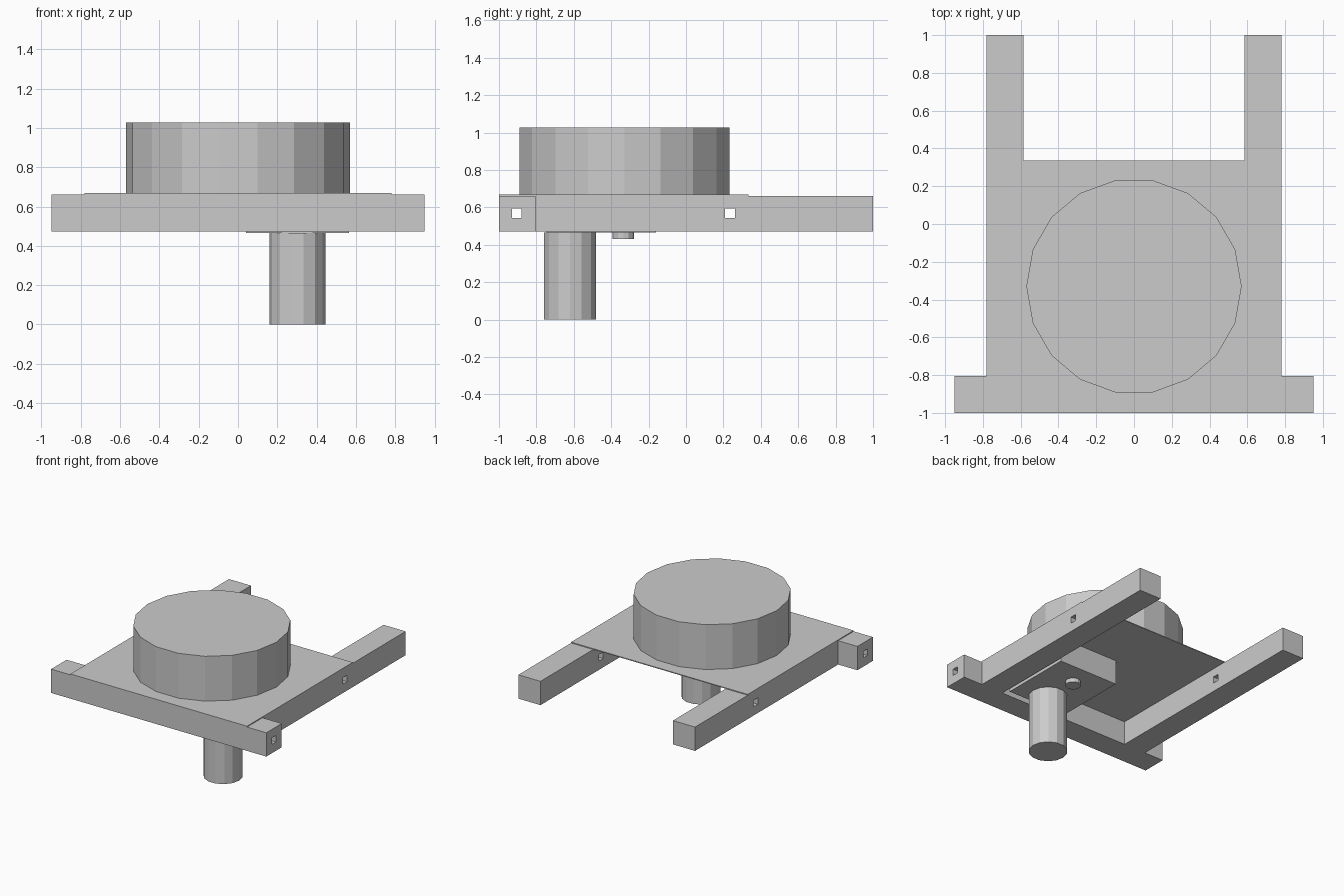
import bpy, bmesh, math
from mathutils import Matrix

if "Cube" in bpy.data.objects:
    bpy.data.objects.remove(bpy.data.objects["Cube"])


def finish(name, bm):
    bmesh.ops.recalc_face_normals(bm, faces=bm.faces)
    mesh = bpy.data.meshes.new(name)
    bm.to_mesh(mesh)
    bm.free()
    ob = bpy.data.objects.new(name, mesh)
    bpy.context.collection.objects.link(ob)
    return ob


def box(name, x0, x1, y0, y1, z0, z1):
    bm = bmesh.new()
    m = (Matrix.Translation(((x0 + x1) / 2, (y0 + y1) / 2, (z0 + z1) / 2))
         @ Matrix.Diagonal((x1 - x0, y1 - y0, z1 - z0, 1)))
    bmesh.ops.create_cube(bm, size=1, matrix=m)
    return finish(name, bm)


def cylinder(name, x, y, r, z0, z1, sides):
    bm = bmesh.new()
    bmesh.ops.create_cone(bm, cap_ends=True, segments=sides, radius1=r, radius2=r,
                          depth=z1 - z0, matrix=Matrix.Translation((x, y, (z0 + z1) / 2)))
    # flat sides facing front and back, corners on the x axis
    bmesh.ops.rotate(bm, verts=bm.verts, cent=(x, y, 0),
                     matrix=Matrix.Rotation(math.pi / 2, 3, 'Z'))
    return finish(name, bm)


def prism(name, outline, z0, z1):
    bm = bmesh.new()
    face = bm.faces.new([bm.verts.new((x, y, z0)) for x, y in outline])
    top = bmesh.ops.extrude_face_region(bm, geom=[face])['geom']
    bmesh.ops.translate(bm, vec=(0, 0, z1 - z0),
                        verts=[v for v in top if isinstance(v, bmesh.types.BMVert)])
    return finish(name, bm)


# U-shaped frame: wide front bar and two long side bars
half = [(0.95, -1), (0.95, -0.805), (0.78, -0.805), (0.78, 1), (0.585, 1), (0.585, -0.805)]
frame = prism("frame", half + [(-x, y) for x, y in reversed(half)], 0.472, 0.662)

# Square holes running crosswise through the bars
for y in (-0.905, 0.235):
    cutter = box("hole_cutter", -1.1, 1.1, y - 0.026, y + 0.026, 0.542, 0.594)
    cutter.hide_render = True
    mod = frame.modifiers.new("hole", 'BOOLEAN')
    mod.operation, mod.solver, mod.object = 'DIFFERENCE', 'EXACT', cutter
    bpy.context.view_layer.objects.active = frame
    bpy.ops.object.modifier_apply(modifier=mod.name)
    bpy.data.objects.remove(cutter)

# Thin deck over the frame, with the drum on top
box("deck_plate", -0.78, 0.78, -1, 0.335, 0.662, 0.669)
cylinder("drum", 0, -0.33, 0.57, 0.669, 1.027, 18)

# Mounting block under the deck with leg and small pin
box("mounting_block", 0.04, 0.565, -0.745, -0.16, 0.465, 0.662)
cylinder("leg", 0.302, -0.62, 0.143, 0, 0.465, 14)
cylinder("pin", 0.302, -0.335, 0.057, 0.432, 0.465, 12)
